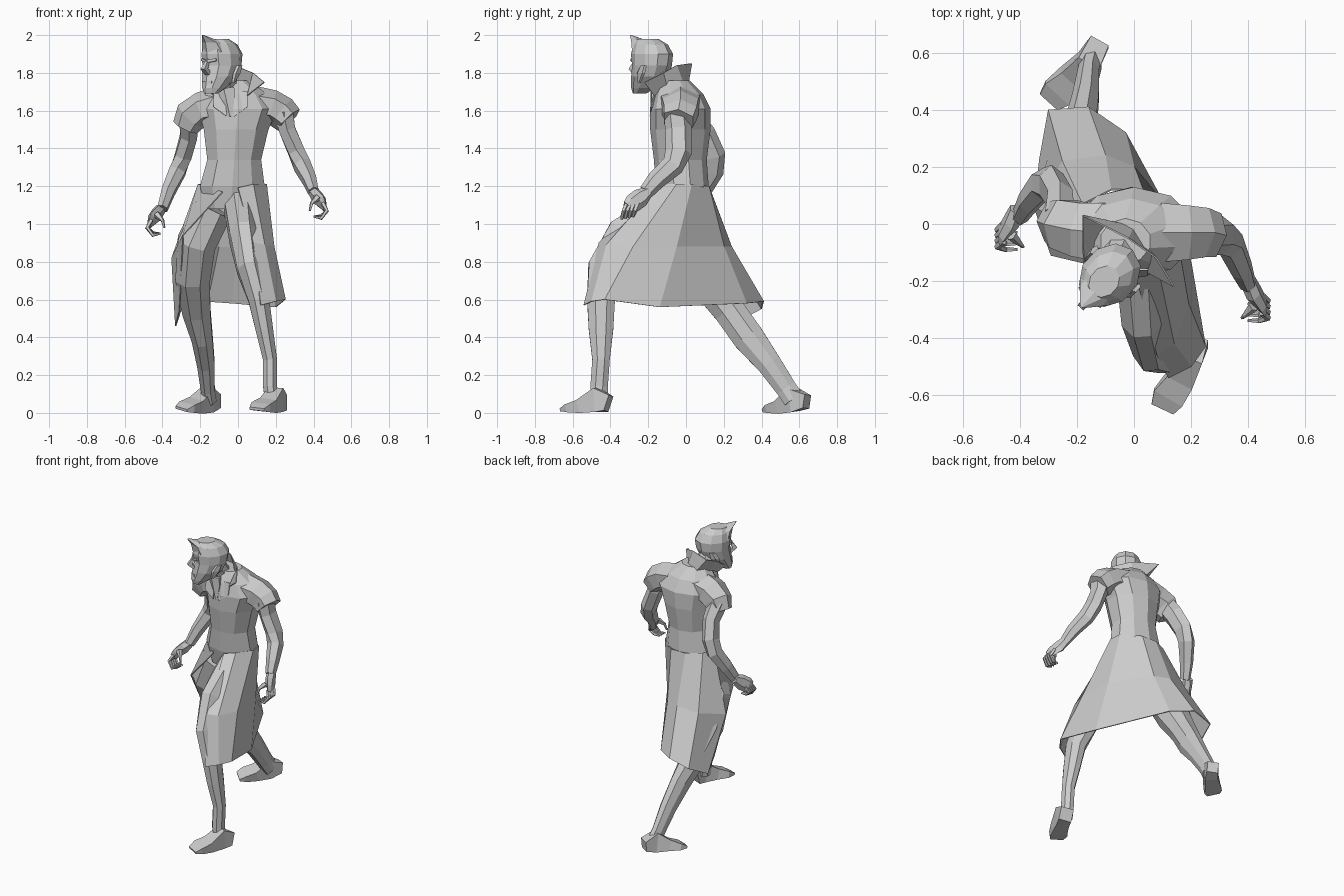
import bpy, bmesh, math
from mathutils import Vector, Matrix

default_cube = bpy.data.objects.get("Cube")
if default_cube:
    bpy.data.objects.remove(default_cube, do_unlink=True)

UNIT = 0.01  # all coordinates below are in hundredths
SIDE, FRONT = Vector((1, 0, 0)), Vector((0, -1, 0))

grey = bpy.data.materials.new("plain grey")
grey.use_nodes = True
grey.diffuse_color = (0.6, 0.6, 0.6, 1)
grey.node_tree.nodes["Principled BSDF"].inputs["Base Color"].default_value = grey.diffuse_color


def finish(name, bm, place=None):
    """Turn a bmesh into a flat shaded object."""
    bmesh.ops.recalc_face_normals(bm, faces=bm.faces)
    bm.transform(Matrix.Scale(UNIT, 4) @ (place or Matrix.Identity(4)))
    mesh = bpy.data.meshes.new(name)
    bm.to_mesh(mesh)
    bm.free()
    mesh.materials.append(grey)
    obj = bpy.data.objects.new(name, mesh)
    bpy.context.collection.objects.link(obj)
    return obj


def bridge(bm, rows, closed):
    """Join successive rows of vertices with quads."""
    for low, high in zip(rows, rows[1:]):
        count = len(low)
        for i in range(count if closed else count - 1):
            j = (i + 1) % count
            bm.faces.new((low[i], low[j], high[j], high[i]))


def loft(name, path, sides=6, aim=SIDE, place=None, flat=False):
    """Tube through (x, y, z, half width along aim, half depth)."""
    bm = bmesh.new()
    centres = [Vector(p[:3]) for p in path]
    rows = []
    for k, point in enumerate(path):
        ahead = centres[min(k + 1, len(path) - 1)]
        behind = centres[max(k - 1, 0)]
        along = Vector((0, 0, 1)) if flat else (ahead - behind).normalized()
        across = (aim - along * aim.dot(along)).normalized()
        deep = along.cross(across)
        row = []
        for s in range(sides):
            angle = math.tau * (s + 0.5) / sides
            offset = across * point[3] * math.cos(angle) + deep * point[-1] * math.sin(angle)
            row.append(bm.verts.new(centres[k] + offset))
        rows.append(row)
    bridge(bm, rows, True)
    bm.faces.new(rows[0])
    bm.faces.new(rows[-1])
    return finish(name, bm, place)


def cloth(name, *rows):
    """Thin open sheet spanning rows of points."""
    bm = bmesh.new()
    bridge(bm, [[bm.verts.new(p) for p in row] for row in rows], False)
    obj = finish(name, bm)
    thickness = obj.modifiers.new("thickness", "SOLIDIFY")
    thickness.thickness = UNIT * 0.6
    thickness.offset = 0
    return obj


# Coat body
loft("coat_body", [
    (-4, -2, 108, 14, 11), (-3, -2, 120, 18, 14), (-2, -3, 134, 15, 14),
    (-1, -3, 150, 18, 16), (0, -3, 161, 22, 16), (-1, -4, 169, 17, 13),
    (-3, -6, 176, 9, 8)], sides=10, flat=True)

# Coat skirt, from the left front edge round the back to the right front edge
waist = [(0, -16, 119), (8, -14, 121), (15, -5, 121), (14, 3, 121), (3, 12, 120),
         (-8, 12, 120), (-18, 7, 121), (-21, -1, 121), (-8, -16, 117)]
thigh = [(8, -46, 90), (14, -42, 89), (19, -28, 88), (17, -5, 88), (0, 20, 88),
         (-10, 24, 88), (-25, 22, 86), (-35, 6, 82), (-29, -11, 94)]
hem = [(12, -54, 57), (20, -50, 59), (25, -43, 60), (20, -14, 56), (-3, 32, 58),
       (-16, 41, 59), (-30, 40, 55), (-33, 23, 46), (-31, 13, 54)]
cloth("coat_skirt", waist, thigh, hem)

# Standing collar
cloth("coat_collar",
      [(5, -17, 168), (6, -10, 172), (0, -1, 173), (-9, 1, 174), (-14, -6, 173), (-13, -17, 168)],
      [(14, -22, 175), (8, -12, 180), (-2, -5, 184), (-18, 3, 185), (-18, -8, 180), (-17, -20, 172)])

# Lapels and neck scarf
for label, sign in (("left", 1), ("right", -1)):
    mid = -4
    cloth(label + "_lapel",
          [(mid + sign * 9, -16, 170), (mid + sign * 9, -18, 162)],
          [(mid + sign * 3, -16, 170), (mid + sign * 2, -19, 157)])
loft("neck_scarf", [(-6, -17, 172, 5, 2), (-5, -17, 166, 4, 2), (-4, -18, 157, 1, 1)], sides=5)
loft("neck", [(-4, -6, 166, 7), (-6, -11, 174, 6), (-8, -16, 182, 6)], sides=8)

# Legs: hip, thigh, knee, calf, ankle
loft("left_leg", [
    (1, -6, 110, 9, 11), (3, -32, 93, 8, 12), (6, -42, 76, 7, 11), (11, -45, 60, 6, 8),
    (14, -45, 44, 5, 7), (17, -45, 28, 4, 5), (17, -46, 14, 4, 5), (18, -46, 6, 4, 5)], sides=8)
loft("right_leg", [
    (-13, -2, 108, 11, 11), (-22, 0, 90, 11, 11), (-24, 10, 72, 10, 11),
    (-22, 23, 54, 8, 9), (-19, 33, 40, 6, 9), (-17, 44, 26, 5, 7), (-16, 53, 13, 4, 6), (-15, 57, 7, 4, 6)],
    sides=8)

# Feet: heel to toe
loft("left_foot", [
    (22, -41, 5, 6, 6), (20, -47, 7, 6, 9), (16, -55, 4, 7, 5), (12, -61, 3, 8, 3), (10, -65, 2, 6, 1)], sides=4)
loft("right_foot", [
    (-12, 64, 6, 5, 5), (-16, 57, 7, 6, 9), (-22, 51, 4, 7, 5), (-27, 46, 3, 8, 3), (-30, 43, 2, 6, 1)], sides=4)

# Short sleeves and arms
loft("left_sleeve", [(9, -3, 163, 12, 10), (18, -3, 162, 11, 9), (23, -3, 159, 10, 9), (27, -4, 155, 9, 8)], aim=FRONT)
loft("right_sleeve", [(-10, -3, 163, 12, 10), (-19, -2, 161, 11, 9), (-25, 0, 157, 10, 9), (-28, 1, 151, 8, 7)], aim=FRONT)
loft("left_arm", [
    (24, -5, 160, 6, 7), (26, -4, 150, 5, 7), (31, -4, 138, 5, 7), (34, -7, 131, 5, 6),
    (38, -16, 123, 4, 5), (40, -21, 117, 3, 4)])
loft("right_arm", [
    (-26, 2, 156, 6, 7), (-26, 9, 147, 5, 7), (-29, 14, 136, 5, 7), (-32, 14, 128, 5, 6),
    (-37, 8, 117, 4, 5), (-40, 3, 108, 3, 4)])


def hand(label, knuckle, sign):
    """Half closed hand hanging from the wrist."""
    turn = Matrix.Translation(knuckle) @ Matrix.Diagonal((sign, 1, 1, 1))
    loft(label + "_palm", [(-4, 8, 6, 3), (-2, 4, 3, 3, 5), (1, 0, 0, 2, 5), (2, -2, -2, 1, 4)],
         aim=SIDE, place=turn)
    for i in range(4):
        y = 2 * i - 5
        loft(f"{label}_finger_{i + 1}",
             [(1, y + 2, 0, 1.3), (3, y, -4, 1.2), (0, y - 1, -8 + i * 0.4, 1), (-4, y - 1, -7, 0.5)],
             sides=5, aim=FRONT, place=turn)
    loft(label + "_thumb", [(-2, -1, 3, 2), (-5, -4, 0, 1), (-6, -5, -4, 0.6)], sides=5, place=turn)


hand("left", (44, -28, 111), 1)
hand("right", (-45, -3, 102), -1)

# Head is built facing front, then turned towards its right
turn = Matrix.Translation((-8.5, -18, 0)) @ Matrix.Rotation(math.radians(-42), 4, "Z")
loft("head", [
    (0, -9, 169, 4, 3), (0, -6, 172, 6, 7), (0, -2, 178, 9, 10), (0, 0, 184, 10, 11),
    (0, 0, 190, 10, 12), (0, -1, 195, 8, 10), (0, -3, 198, 5, 6)], sides=10, place=turn, flat=True)
loft("nose", [(0, -11, 187, 1), (0, -14, 182, 2), (0, -11, 180, 2)], sides=4, place=turn)
loft("brow", [(-5, -10, 187, 1), (0, -12, 186, 1), (5, -10, 187, 1)], sides=4, aim=FRONT, place=turn)
loft("lips", [(-3, -11, 175, 1), (0, -12, 175, 1), (3, -11, 175, 1)], sides=4, aim=FRONT, place=turn)
loft("hair_peak", [(0, -4, 191, 8, 8), (0, -7, 196, 6, 6), (0, -15, 200, 0.5)],
     sides=6, place=turn, flat=True)
for label, sign in (("left", 1), ("right", -1)):
    loft(label + "_ear", [(sign * 9, -1, 175, 1), (sign * 10, 1, 180, 1, 3), (sign * 10, 3, 184, 1, 2)],
         sides=5, place=turn, flat=True)
